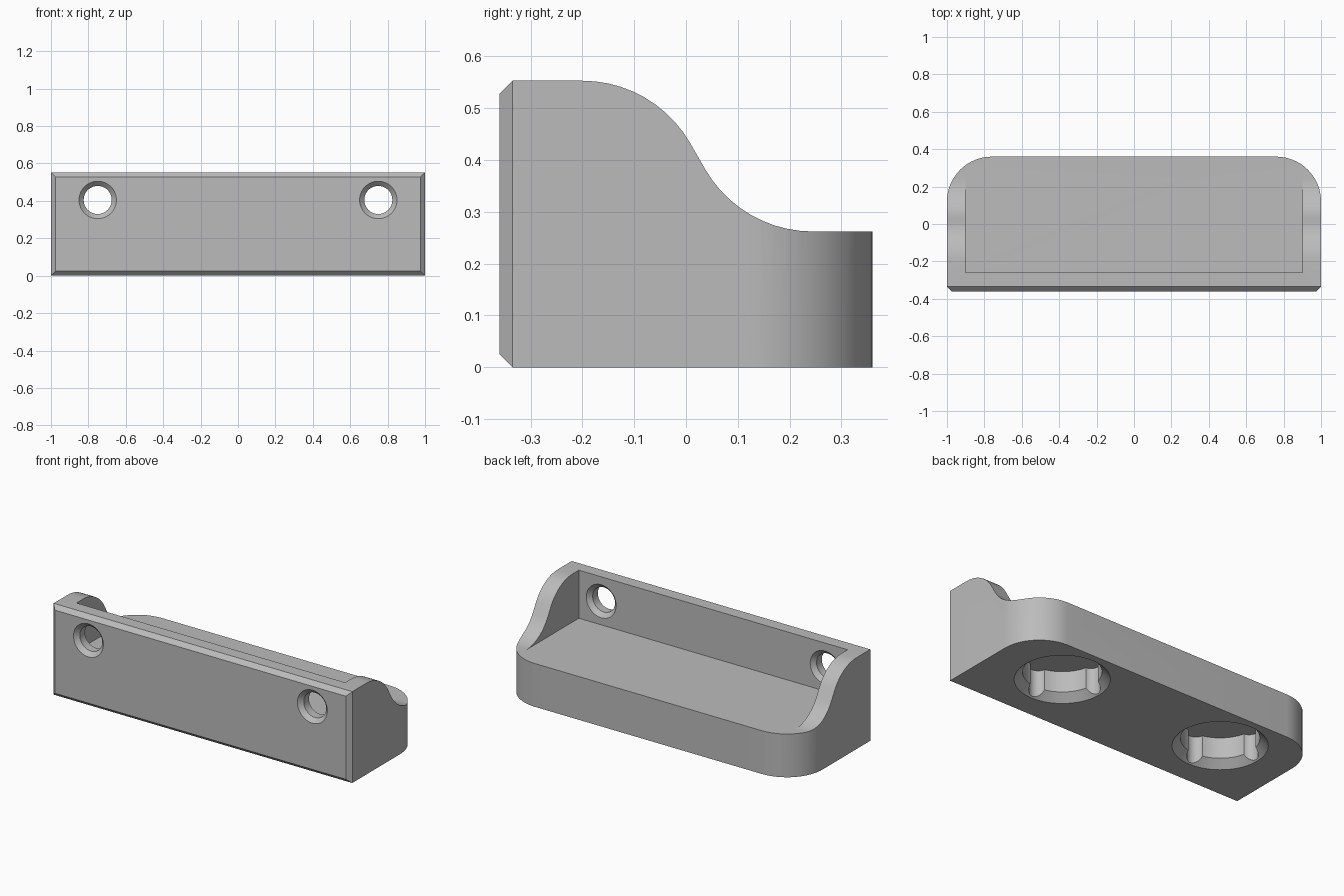
import bpy, bmesh
from math import sin, cos, pi, radians
from mathutils import Vector

if "Cube" in bpy.data.objects:
    bpy.data.objects.remove(bpy.data.objects["Cube"])

WIDTH, DEPTH, TOP, FLOOR = 1.0, 0.36, 0.553, 0.262   # half width, half depth, heights
BEVEL, WALL = 0.025, 0.1

grey = bpy.data.materials.new("plain_grey")
grey.use_nodes = True
grey.diffuse_color = (0.5, 0.5, 0.5, 1)
grey.node_tree.nodes["Principled BSDF"].inputs["Base Color"].default_value = (0.5, 0.5, 0.5, 1)


def arc(cx, cy, r, start, end, steps):
    angles = [radians(start + (end - start) * i / steps) for i in range(steps + 1)]
    return [(cx + r * cos(a), cy + r * sin(a)) for a in angles]


def loft(name, rings):
    """Closed solid through a list of matching point rings."""
    bm = bmesh.new()
    loops = [[bm.verts.new(p) for p in ring] for ring in rings]
    n = len(loops[0])
    for a, b in zip(loops, loops[1:]):
        for i in range(n):
            j = (i + 1) % n
            bm.faces.new((a[i], a[j], b[j], b[i]))
    bm.faces.new(loops[0])
    bm.faces.new(loops[-1])
    bmesh.ops.recalc_face_normals(bm, faces=bm.faces)
    mesh = bpy.data.meshes.new(name)
    bm.to_mesh(mesh)
    bm.free()
    mesh.materials.append(grey)
    obj = bpy.data.objects.new(name, mesh)
    bpy.context.collection.objects.link(obj)
    return obj


def turned(name, centre, profile, place, steps=64):
    """Solid of revolution; profile holds (radius, distance along the axis)."""
    rings = []
    for r, t in profile:
        circle = arc(0, 0, r, 0, 360 * (steps - 1) / steps, steps - 1)
        rings.append([Vector(centre) + Vector(place(u, v, t)) for u, v in circle])
    return loft(name, rings)


def combine(obj, cutter, operation="DIFFERENCE"):
    mod = obj.modifiers.new("cut", "BOOLEAN")
    mod.operation, mod.object, mod.solver = operation, cutter, "EXACT"
    bpy.ops.object.select_all(action="DESELECT")
    bpy.context.view_layer.objects.active = obj
    obj.select_set(True)
    bpy.ops.object.modifier_apply(modifier=mod.name)
    bpy.data.objects.remove(cutter)


# Side profile: bevelled front, S-curved side walls, low back
R = 0.24
side = [(-DEPTH, BEVEL), (-DEPTH + BEVEL, 0), (DEPTH + 0.1, 0), (DEPTH + 0.1, FLOOR)]
side += arc(0.245, FLOOR + R, R, 270, 210, 10)
side += arc(-0.2, TOP - R, R, 30, 90, 10)
side += [(-DEPTH + BEVEL, TOP), (-DEPTH, TOP - BEVEL)]
shelf = loft("shelf_body", [[(x, y, z) for y, z in side] for x in (-1.1, 1.1)])

# Plan outline: bevelled front corners and rounded back corners
half = [(WIDTH - BEVEL, -DEPTH), (WIDTH, -DEPTH + BEVEL)]
half += arc(WIDTH - R, DEPTH - R, R, 0, 90, 16)
plan = half + [(-x, y) for x, y in reversed(half)]
combine(shelf, loft("plan", [[(x, y, z) for x, y in plan] for z in (-0.1, 0.7)]), "INTERSECT")

# Open tray between the side walls
inner = WIDTH - WALL
tray = [(-inner, -DEPTH + WALL), (inner, -DEPTH + WALL), (inner, 0.5), (-inner, 0.5)]
combine(shelf, loft("tray", [[(x, y, z) for x, y in tray] for z in (FLOOR, 0.7)]))


def upright(u, v, t):
    return (u, v, t)


def lengthwise(u, v, t):
    return (u, t, v)


for s in (-1, 1):
    # Screw hole through the front wall, countersunk on both faces
    screw = [(0.11, -0.01), (0.075, 0.025), (0.075, WALL - 0.025), (0.11, WALL + 0.01)]
    combine(shelf, turned("screw", (s * 0.75, -DEPTH, 0.405), screw, lengthwise))
    # Flared socket in the underside with four round lobes
    cx, cy, deep = s * 0.55, 0.06, 0.17
    socket = [(0.267, -0.01), (0.212, 0.045), (0.212, deep)]
    combine(shelf, turned("socket", (cx, cy, 0), socket, upright))
    for k in range(4):
        a = k * pi / 2
        spot = (cx + 0.2 * cos(a), cy + 0.2 * sin(a), 0)
        combine(shelf, turned("lobe", spot, [(0.05, -0.02), (0.05, deep)], upright, 32))

bpy.ops.object.select_all(action="DESELECT")
shelf.select_set(True)
bpy.context.view_layer.objects.active = shelf
bpy.ops.object.shade_smooth_by_angle(angle=radians(30))
